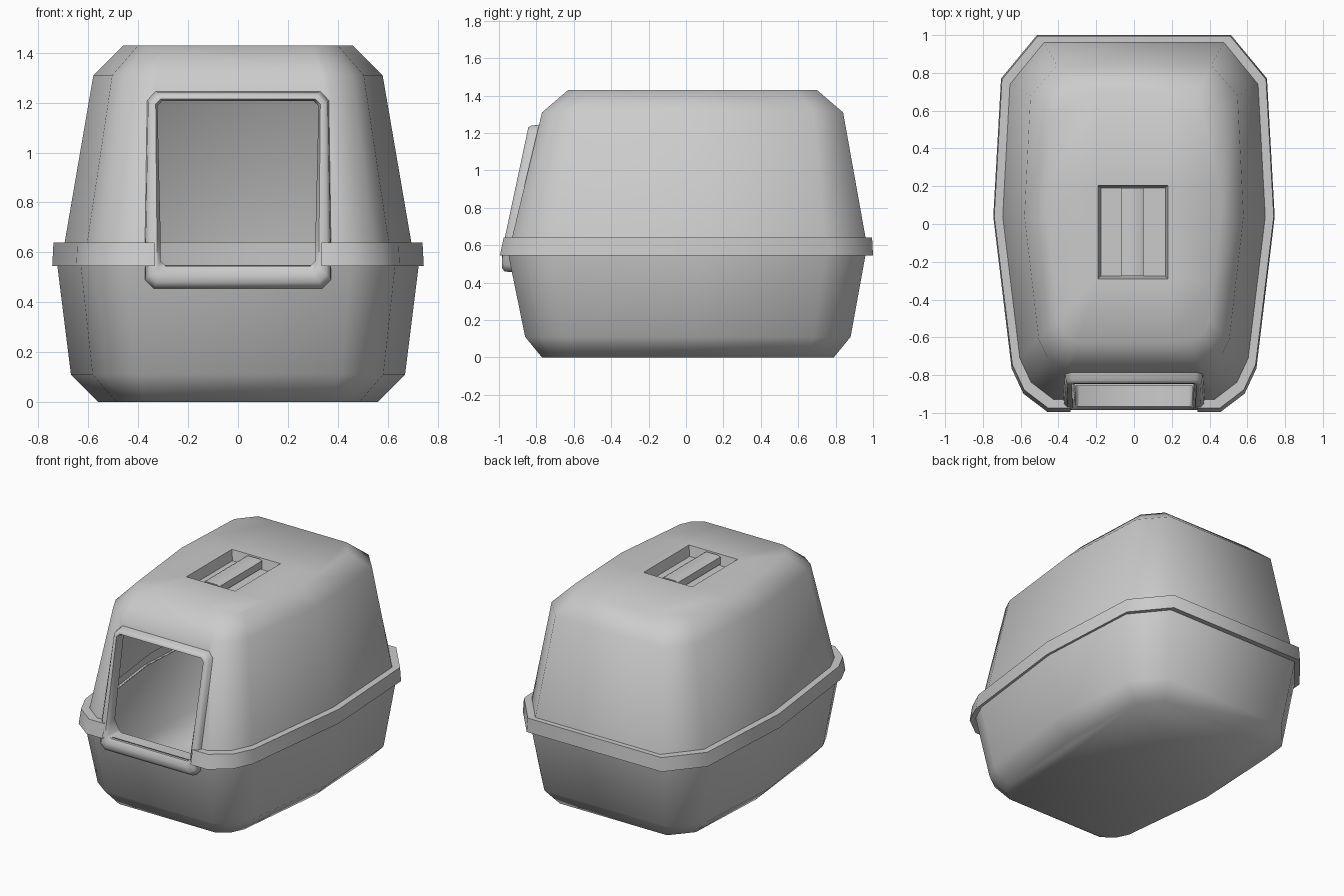
import bpy, bmesh, math

if "Cube" in bpy.data.objects:
    bpy.data.objects.remove(bpy.data.objects["Cube"])

plastic = bpy.data.materials.new("grey plastic")
plastic.diffuse_color = (0.6, 0.6, 0.6, 1)
plastic.use_nodes = True
plastic.node_tree.nodes["Principled BSDF"].inputs["Base Color"].default_value = plastic.diffuse_color


def finish(bm, name, angle):
    mesh = bpy.data.meshes.new(name)
    bm.to_mesh(mesh)
    bm.free()
    obj = bpy.data.objects.new(name, mesh)
    bpy.context.collection.objects.link(obj)
    mesh.materials.append(plastic)
    bpy.ops.object.select_all(action='DESELECT')
    obj.select_set(True)
    bpy.context.view_layer.objects.active = obj
    bpy.ops.object.shade_smooth_by_angle(angle=math.radians(angle))
    return obj


def ring(bm, z, w, yf, yb, cx, cy):
    """Bulged plan outline with chamfered corners, anticlockwise from above."""
    fx, bx = 0.87 * w, 0.945 * w
    half = [(fx - cx, yf), (fx - 0.33 * cx, yf + 0.42 * cy), (fx, yf + cy),
            (w, 0.04), (bx, yb - cy), (bx - cx, yb)]
    pts = half + [(-x, y) for x, y in reversed(half)]
    return [bm.verts.new((x, y, z)) for x, y in pts]


def loft(bm, loops):
    for a, b in zip(loops, loops[1:]):
        n = len(a)
        for i in range(n):
            j = (i + 1) % n
            bm.faces.new((a[i], a[j], b[j], b[i]))


def slice_faces(bm, faces, co, no):
    """Cut the given faces with a plane."""
    geom = set(faces)
    for f in faces:
        geom.update(f.edges)
        geom.update(f.verts)
    bmesh.ops.bisect_plane(bm, geom=list(geom), plane_co=co, plane_no=no, dist=1e-5)


# Tray
bm = bmesh.new()
loops = [ring(bm, 0.0, 0.56, -0.77, 0.79, 0.12, 0.14),
         ring(bm, 0.11, 0.67, -0.86, 0.88, 0.17, 0.20),
         ring(bm, 0.55, 0.725, -0.95, 0.96, 0.18, 0.22)]
loft(bm, loops)
bm.faces.new(list(reversed(loops[0])))
finish(bm, "tray", 65)

# Hood with its overhanging rim
bm = bmesh.new()
loops = [ring(bm, 0.55, 0.72, -0.945, 0.955, 0.18, 0.22),
         ring(bm, 0.545, 0.745, -0.995, 1.0, 0.19, 0.23),
         ring(bm, 0.64, 0.74, -0.975, 0.995, 0.19, 0.23),
         ring(bm, 0.64, 0.695, -0.93, 0.96, 0.18, 0.22),
         ring(bm, 1.31, 0.58, -0.77, 0.84, 0.14, 0.16),
         ring(bm, 1.43, 0.46, -0.63, 0.70, 0.10, 0.12)]
loft(bm, loops)
bm.faces.new(loops[-1])


def front_faces():
    return [f for f in bm.faces if f.calc_center_median().y < -0.75
            and f.calc_center_median().z < 1.3 and abs(f.calc_center_median().x) < 0.36]


# Doorway cut through the front wall and rim
for side in (-1, 1):
    slice_faces(bm, front_faces(), (0.335 * side, 0, 0), (1, 0, 0))
slice_faces(bm, front_faces(), (0, 0, 1.22), (0, 0, 1))
door = [f for f in front_faces()
        if abs(f.calc_center_median().x) < 0.33 and f.calc_center_median().z < 1.22]
bmesh.ops.delete(bm, geom=door, context='FACES')


# Handle recess pressed into the top
def top_faces():
    return [f for f in bm.faces if f.calc_center_median().z > 1.425]


for co, no in (((-0.19, 0, 0), (1, 0, 0)), ((0.18, 0, 0), (1, 0, 0)),
               ((0, -0.29, 0), (0, 1, 0)), ((0, 0.205, 0), (0, 1, 0))):
    slice_faces(bm, top_faces(), co, no)
well = [f for f in top_faces() if abs(f.calc_center_median().x) < 0.1
        and abs(f.calc_center_median().y) < 0.2]
bmesh.ops.inset_region(bm, faces=well, thickness=0.02, depth=-0.07)
finish(bm, "hood", 55)

# Carrying handle bridging the recess
bm = bmesh.new()
handle = [(-0.07, 1.37), (0.05, 1.37), (0.05, 1.42), (0.035, 1.428),
          (-0.055, 1.428), (-0.07, 1.42)]
loops = [[bm.verts.new((x, y, z)) for x, z in handle] for y in (-0.275, 0.19)]
loft(bm, loops)
bm.faces.new(loops[0])
bm.faces.new(list(reversed(loops[1])))
bmesh.ops.recalc_face_normals(bm, faces=bm.faces)
finish(bm, "handle", 40)


# Door frame: a closed band leaning back with the front wall
def lean(z):
    return max(-0.985, -0.84 - (1.245 - z) * 0.213)


def frame_loop(bm, xt, xb, z0, z1, c, back, sill=0):
    half = [(xb - c, z0), (xb, z0 + c), (xb, 0.65), (xt, z1 - c), (xt - c, z1)]
    pts = half + [(-x, z) for x, z in reversed(half)]
    return [bm.verts.new((x, lean(z) + back + (sill if z < 0.64 else 0), z)) for x, z in pts]


bm = bmesh.new()
loops = [frame_loop(bm, 0.365, 0.375, 0.455, 1.245, 0.035, 0.06),
         frame_loop(bm, 0.36, 0.37, 0.46, 1.24, 0.035, 0.015),
         frame_loop(bm, 0.35, 0.355, 0.48, 1.23, 0.03, 0.0),
         frame_loop(bm, 0.33, 0.325, 0.515, 1.215, 0.02, 0.0),
         frame_loop(bm, 0.323, 0.31, 0.545, 1.207, 0.02, 0.02),
         frame_loop(bm, 0.323, 0.31, 0.545, 1.207, 0.02, 0.07, 0.06)]
loft(bm, loops)
bmesh.ops.recalc_face_normals(bm, faces=bm.faces)
finish(bm, "door_frame", 50)
